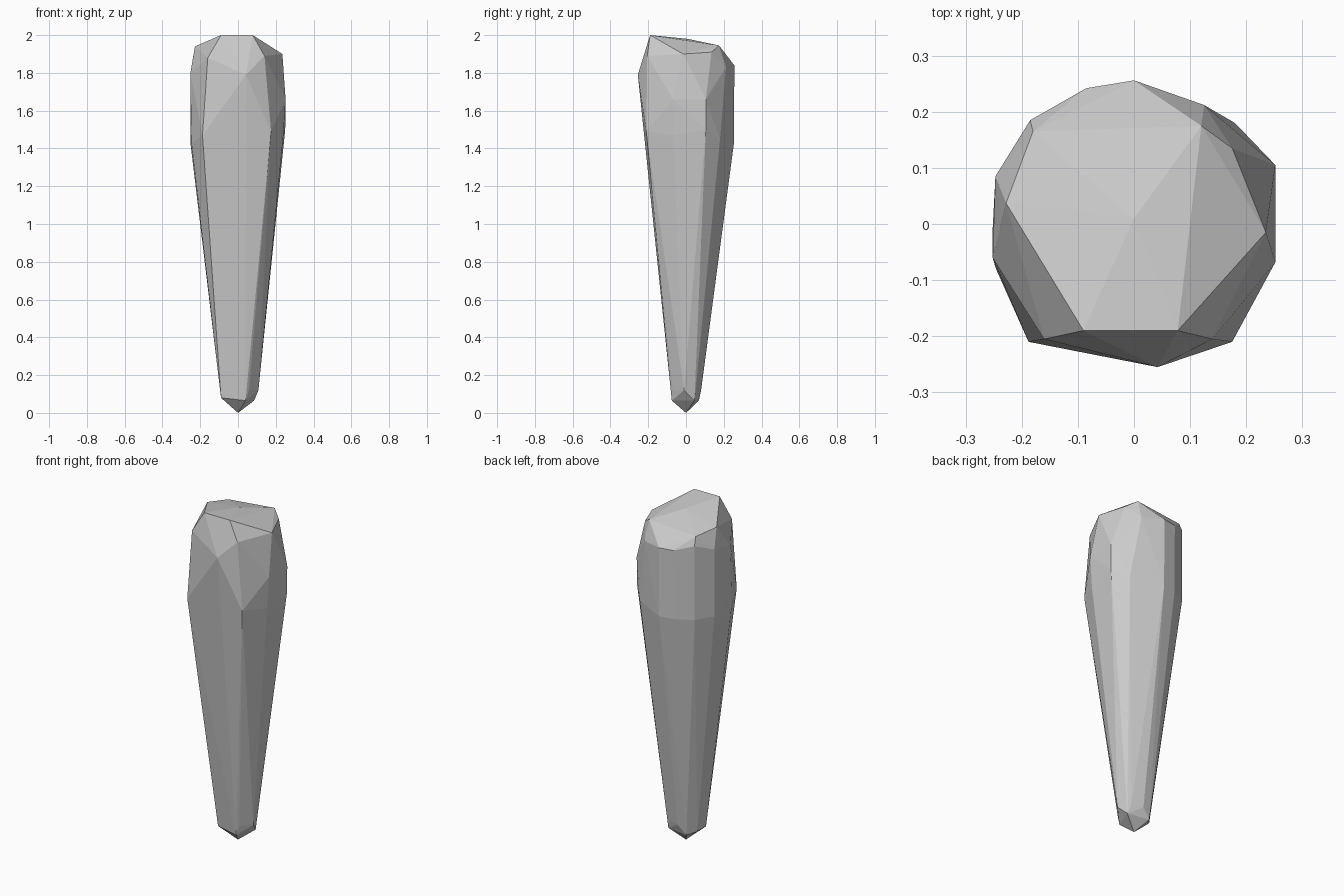
import bpy, bmesh

# Faceted stake: cross-section points wrapped in one convex skin
crown = [(-.09, -.19, 2.0), (.078, -.19, 2.0), (.235, -.015, 1.90), (.175, .135, 1.91),
         (.12, .175, 1.945), (-.18, .165, 1.92), (-.228, .037, 1.94), (0, .01, 1.98)]
shoulder = [(-.16, -.205, 1.88), (.14, -.205, 1.89), (.042, -.255, 1.79), (-.252, -.06, 1.80),
            (-.247, .085, 1.83), (-.185, .185, 1.87), (-.085, .242, 1.84), (0, .256, 1.84),
            (.125, .212, 1.83), (.252, -.068, 1.66), (.252, .105, 1.66)]
belly = [(-.188, -.21, 1.47), (0, -.215, 1.43), (.175, -.21, 1.49), (.24, -.068, 1.47),
         (.25, .105, 1.50), (.18, .18, 1.45), (0, .254, 1.43), (-.085, .24, 1.43),
         (-.185, .183, 1.43), (-.247, .085, 1.43), (-.252, -.01, 1.43), (-.246, -.08, 1.43)]
foot = [(-.09, -.06, .08), (.04, -.075, .065), (.058, -.07, .12), (.108, -.01, .12),
        (.085, .045, .065), (.07, .06, .12), (0, .08, .12), (-.05, .068, .065), (-.09, .02, .08)]
tip = [(0, 0, 0)]

bm = bmesh.new()
for ring in (crown, shoulder, belly, foot, tip):
    for p in ring:
        bm.verts.new(p)
hull = bmesh.ops.convex_hull(bm, input=list(bm.verts))
bmesh.ops.delete(bm, geom=[v for v in bm.verts if not v.link_faces], context='VERTS')
bmesh.ops.recalc_face_normals(bm, faces=list(bm.faces))

mesh = bpy.data.meshes.new("stake")
bm.to_mesh(mesh)
bm.free()
bpy.context.collection.objects.link(bpy.data.objects.new("stake", mesh))
